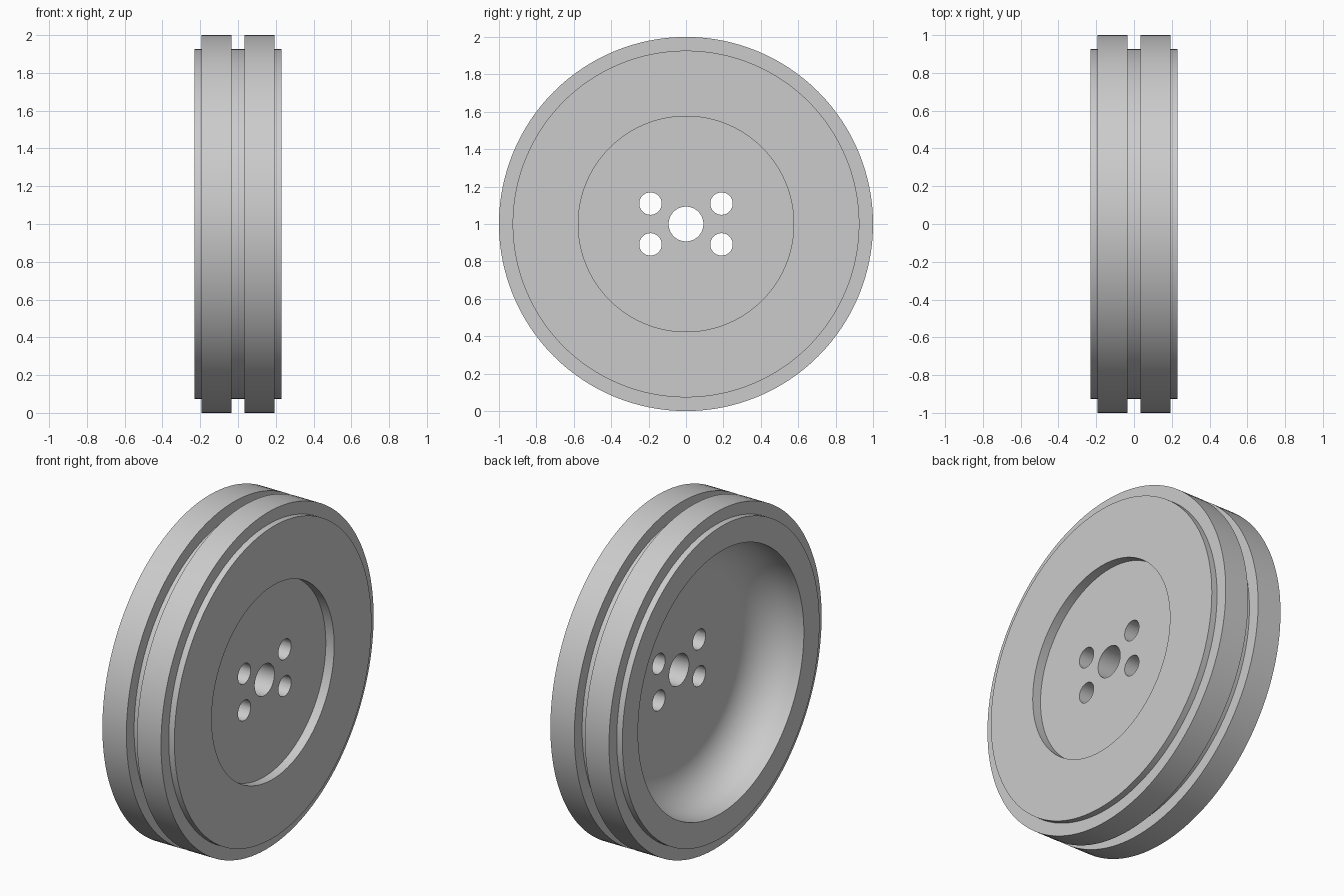
import bpy, bmesh
from math import sin, cos, pi, radians
from mathutils import Matrix

cube = bpy.data.objects.get("Cube")
if cube:
    bpy.data.objects.remove(cube, do_unlink=True)

grey = bpy.data.materials.new("light_grey")
grey.use_nodes = True
colour = (0.6, 0.6, 0.6, 1)
grey.diffuse_color = colour
grey.node_tree.nodes["Principled BSDF"].inputs["Base Color"].default_value = colour

SEGMENTS = 128
HUB_Z = 1.0
HALF = 0.23          # half the overall width
BAND = 0.193         # outer edge of each raised band
GROOVE = 0.035       # half the centre groove
CORE_R, BAND_R = 0.927, 1.0
BORE_R, RECESS_R, DISH_R = 0.093, 0.576, 0.78
RECESS_X, FLOOR_X, FILLET = 0.175, 0.046, 0.23


def make_object(name, bm):
    bmesh.ops.recalc_face_normals(bm, faces=bm.faces)
    mesh = bpy.data.meshes.new(name)
    bm.to_mesh(mesh)
    bm.free()
    obj = bpy.data.objects.new(name, mesh)
    bpy.context.collection.objects.link(obj)
    mesh.materials.append(grey)
    return obj


def lathe(name, profile):
    """Revolve a closed (x, radius) profile about the wheel axle."""
    bm = bmesh.new()
    rings = []
    for i in range(SEGMENTS):
        a = 2 * pi * i / SEGMENTS
        rings.append([bm.verts.new((x, r * sin(a), HUB_Z + r * cos(a)))
                      for x, r in profile])
    n = len(profile)
    for i, ring in enumerate(rings):
        after = rings[(i + 1) % SEGMENTS]
        for j in range(n):
            k = (j + 1) % n
            bm.faces.new((ring[j], ring[k], after[k], after[j]))
    return make_object(name, bm)


# Rim outline: two raised bands with a groove between them
half_rim = [(GROOVE, CORE_R), (GROOVE, BAND_R), (BAND, BAND_R),
            (BAND, CORE_R), (HALF, CORE_R)]
rim = [(-x, r) for x, r in reversed(half_rim)] + half_rim

# Shallow recess on one side, then the bore through the hub
hub = [(HALF, RECESS_R), (RECESS_X, RECESS_R), (RECESS_X, BORE_R), (FLOOR_X, BORE_R)]

# Deep dish on the other side, with a rounded corner
STEPS = 14
dish = []
for i in range(STEPS + 1):
    a = pi / 2 * i / STEPS
    dish.append((FLOOR_X - FILLET * (1 - cos(a)), DISH_R - FILLET * (1 - sin(a))))
dish.append((-HALF, DISH_R))

wheel = lathe("wheel", rim + hub + dish)

# Four bolt holes through the hub
bm = bmesh.new()
for sy in (-1, 1):
    for sz in (-1, 1):
        place = Matrix.Translation((0.11, sy * 0.19, HUB_Z + sz * 0.109))
        bmesh.ops.create_cone(bm, cap_ends=True, segments=40, radius1=0.06,
                              radius2=0.06, depth=0.3,
                              matrix=place @ Matrix.Rotation(pi / 2, 4, 'Y'))
cutter = make_object("bolt_hole_cutter", bm)
cutter.hide_render = True

bpy.ops.object.select_all(action='DESELECT')
bpy.context.view_layer.objects.active = wheel
wheel.select_set(True)
holes = wheel.modifiers.new("bolt_holes", 'BOOLEAN')
holes.operation = 'DIFFERENCE'
holes.solver = 'EXACT'
holes.object = cutter
bpy.ops.object.modifier_apply(modifier=holes.name)
bpy.data.objects.remove(cutter, do_unlink=True)
bpy.ops.object.shade_smooth_by_angle(angle=radians(30))
